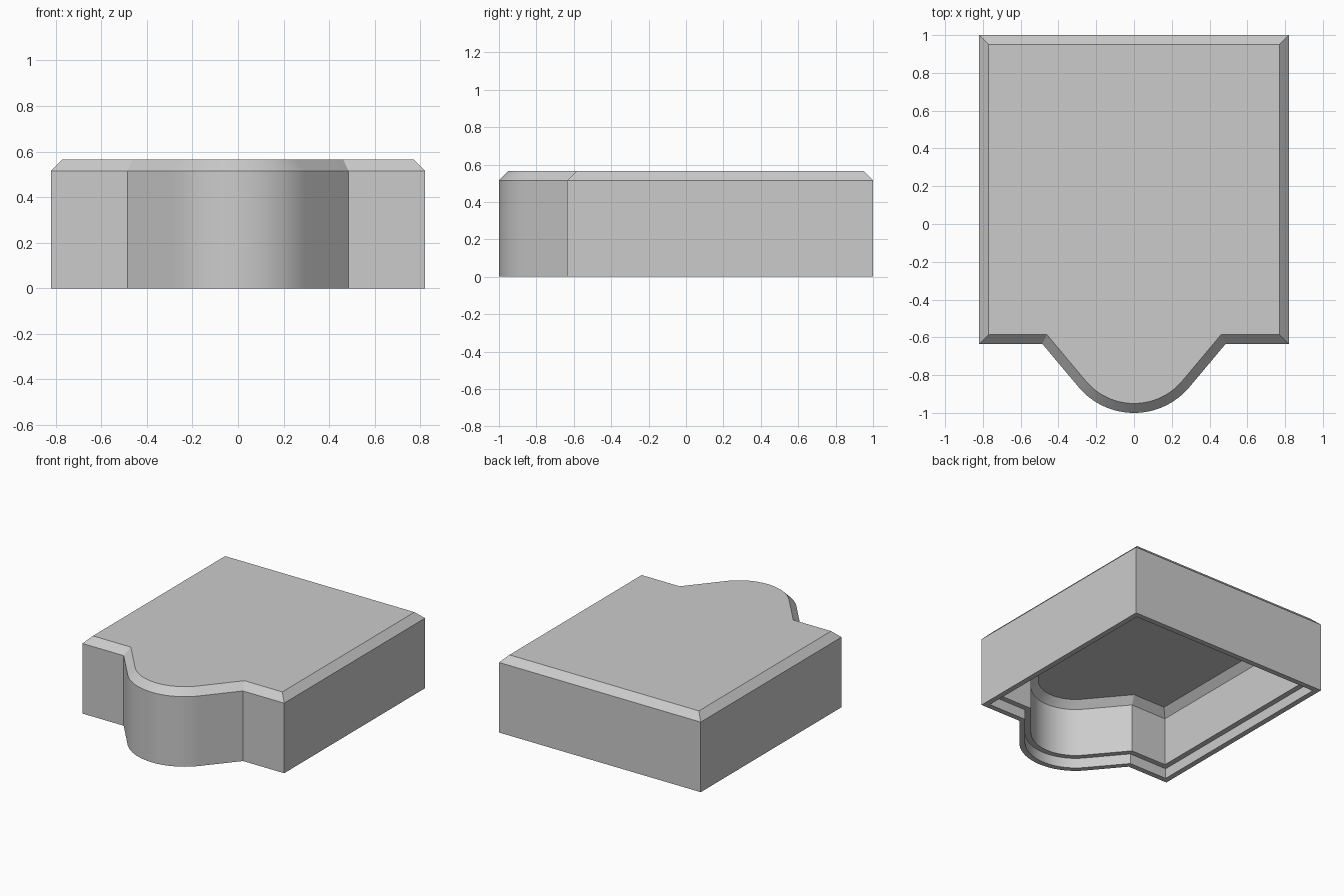
import bpy, bmesh
from math import sin, cos, tan, radians

cube = bpy.data.objects.get("Cube")
if cube:
    bpy.data.objects.remove(cube, do_unlink=True)

HALF_WIDTH, BACK, FRONT = 0.82, 1.0, -0.635
NECK = 0.485                  # half width of the bulge where it meets the front
SLOPE = radians(50)           # angle of the bulge's straight flanks
ARC_STEPS = 32

# Arc tangent to both flanks and touching y = -1
centre_y = (1 - sin(SLOPE) * NECK + cos(SLOPE) * FRONT) / (cos(SLOPE) - 1)
radius = centre_y + 1


def outline(inset):
    """Plan outline, moved inward by inset with mitred corners."""
    w, f = HALF_WIDTH - inset, FRONT + inset
    n = NECK - inset * tan(SLOPE / 2)
    r = radius - inset
    arc = []
    for i in range(ARC_STEPS + 1):
        a = SLOPE * (2 * i / ARC_STEPS - 1)
        arc.append((r * sin(a), centre_y - r * cos(a)))
    b = BACK - inset
    return [(-w, b), (-w, f), (-n, f)] + arc + [(n, f), (w, f), (w, b)]


# Wall section as (inset, height): cavity ceiling, stepped lip, outer wall, bevel
SECTION = [(0.13, 0.485), (0.08, 0.435), (0.08, 0.075), (0.04, 0.075),
           (0.04, 0), (0, 0), (0, 0.515), (0.05, 0.565)]

bm = bmesh.new()
rings = [[bm.verts.new((x, y, z)) for x, y in outline(d)] for d, z in SECTION]
for low, high in zip(rings, rings[1:]):
    for i in range(len(low)):
        j = (i + 1) % len(low)
        bm.faces.new((low[i], low[j], high[j], high[i]))
bm.faces.new(rings[0][::-1])
bm.faces.new(rings[-1])
bmesh.ops.recalc_face_normals(bm, faces=bm.faces[:])

mesh = bpy.data.meshes.new("hollow_cover")
bm.to_mesh(mesh)
bm.free()
cover = bpy.data.objects.new("hollow_cover", mesh)
bpy.context.collection.objects.link(cover)

# Single plain grey
grey = bpy.data.materials.new("light_grey")
grey.use_nodes = True
colour = (0.6, 0.6, 0.6, 1)
grey.diffuse_color = colour
grey.node_tree.nodes["Principled BSDF"].inputs["Base Color"].default_value = colour
mesh.materials.append(grey)

# Smooth curve, crisp corners
bpy.ops.object.select_all(action='DESELECT')
cover.select_set(True)
bpy.context.view_layer.objects.active = cover
bpy.ops.object.shade_smooth_by_angle(angle=radians(20))
